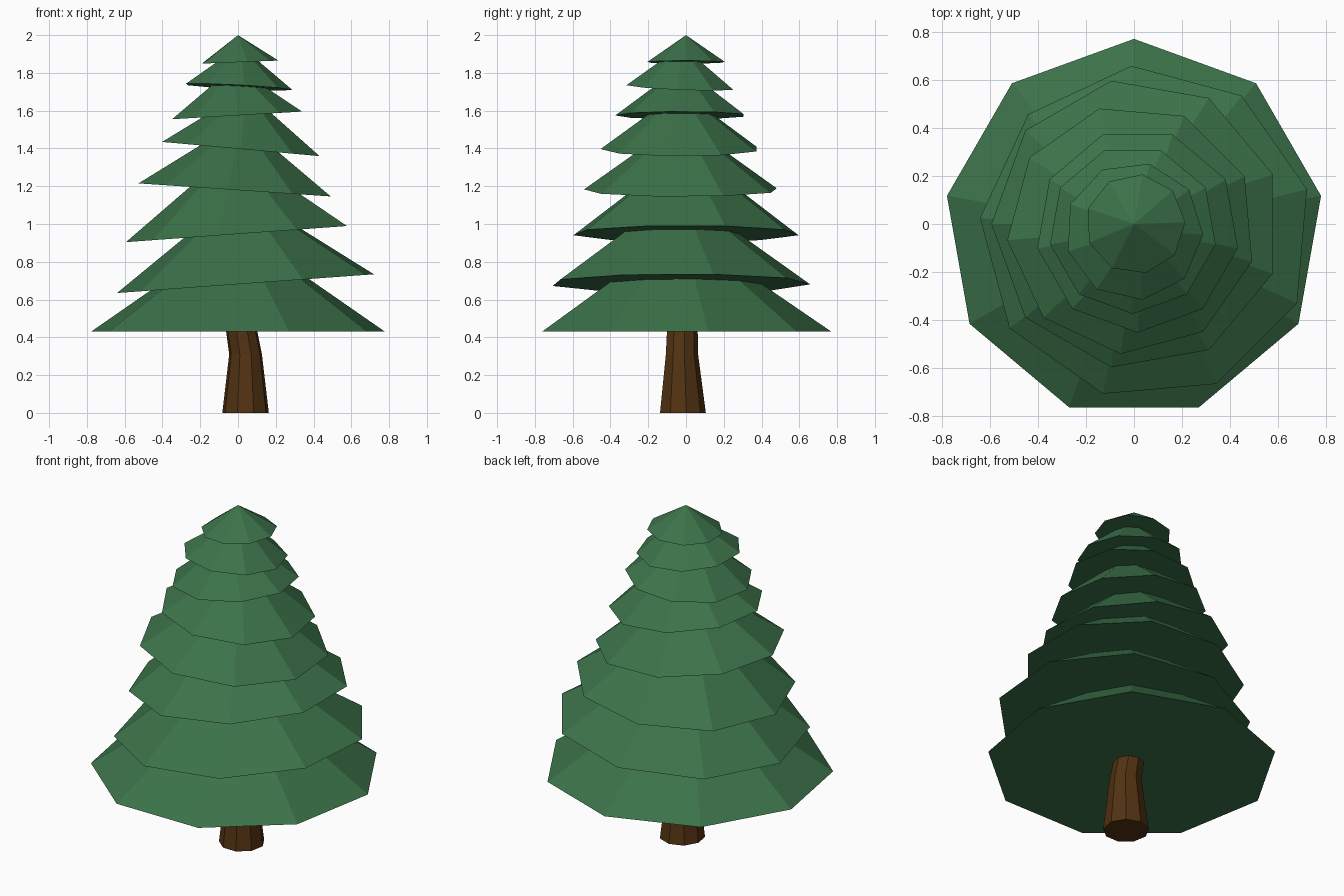
import bpy
import bmesh
from math import atan, cos, sin, radians, tau
from mathutils import Matrix, Vector

SIDES = 9

if "Cube" in bpy.data.objects:
    bpy.data.objects.remove(bpy.data.objects["Cube"])


def make_material(name, color):
    mat = bpy.data.materials.new(name)
    mat.use_nodes = True
    mat.diffuse_color = (*color, 1)
    mat.node_tree.nodes["Principled BSDF"].inputs["Base Color"].default_value = (*color, 1)
    return mat


def add_object(name, bm, mat):
    mesh = bpy.data.meshes.new(name)
    bmesh.ops.recalc_face_normals(bm, faces=bm.faces)
    bm.to_mesh(mesh)
    bm.free()
    mesh.materials.append(mat)
    bpy.context.collection.objects.link(bpy.data.objects.new(name, mesh))


def add_tier(name, center, radius, height, spin, slope_x, slope_y, mat):
    """Closed cone whose rim centre is given, leaned by the two rim slopes."""
    tilt = Matrix.Rotation(-atan(slope_x), 4, 'Y') @ Matrix.Rotation(atan(slope_y), 4, 'X')
    place = (Matrix.Translation(center) @ tilt @ Matrix.Rotation(radians(spin), 4, 'Z')
             @ Matrix.Translation((0, 0, height / 2)))
    bm = bmesh.new()
    bmesh.ops.create_cone(bm, cap_ends=True, segments=SIDES, radius1=radius,
                          radius2=0, depth=height, matrix=place)
    bmesh.ops.remove_doubles(bm, verts=bm.verts, dist=0.0001)
    add_object(name, bm, mat)


def add_trunk(name, rings, mat):
    """Loft a bent trunk through rings of (centre, radius)."""
    bm = bmesh.new()
    loops = []
    for center, radius in rings:
        loops.append([bm.verts.new(Vector(center) + radius * Vector(
            (-sin(tau * i / SIDES), cos(tau * i / SIDES), 0))) for i in range(SIDES)])
    for low, high in zip(loops, loops[1:]):
        for i in range(SIDES):
            j = (i + 1) % SIDES
            bm.faces.new((low[i], low[j], high[j], high[i]))
    bm.faces.new(loops[0])
    bm.faces.new(loops[-1])
    add_object(name, bm, mat)


needle_green = make_material("needle green", (0.045, 0.17, 0.068))
bark_brown = make_material("bark brown", (0.085, 0.033, 0.006))

# Bent trunk, ending inside the lowest tier
add_trunk("trunk", [((0.04, -0.02, 0), 0.125),
                    ((0.04, -0.024, 0.31), 0.088),
                    ((0.0, -0.02, 0.55), 0.08)], bark_brown)

# Foliage tiers, bottom to top: rim centre, radius, height, spin, slope x, slope y
tiers = [
    ((0, -0.02, 0.43), 0.79, 0.54, 0, 0, 0),
    ((0.05, -0.035, 0.685), 0.695, 0.49, 5, 0.073, 0),
    ((0.01, 0, 0.948), 0.605, 0.45, 10, 0.073, 0),
    ((-0.01, -0.022, 1.18), 0.52, 0.37, 15, -0.068, 0),
    ((0.015, -0.027, 1.397), 0.425, 0.31, 20, -0.09, 0),
    ((-0.005, -0.024, 1.575), 0.35, 0.26, 20, 0.059, 0),
    ((0, -0.03, 1.725), 0.288, 0.22, 27, -0.053, -0.04),
    ((0.006, 0, 1.857), 0.208, 0.143, -8, 0.04, 0),
]
for number, tier in enumerate(tiers, 1):
    add_tier(f"foliage_tier_{number}", *tier, needle_green)
